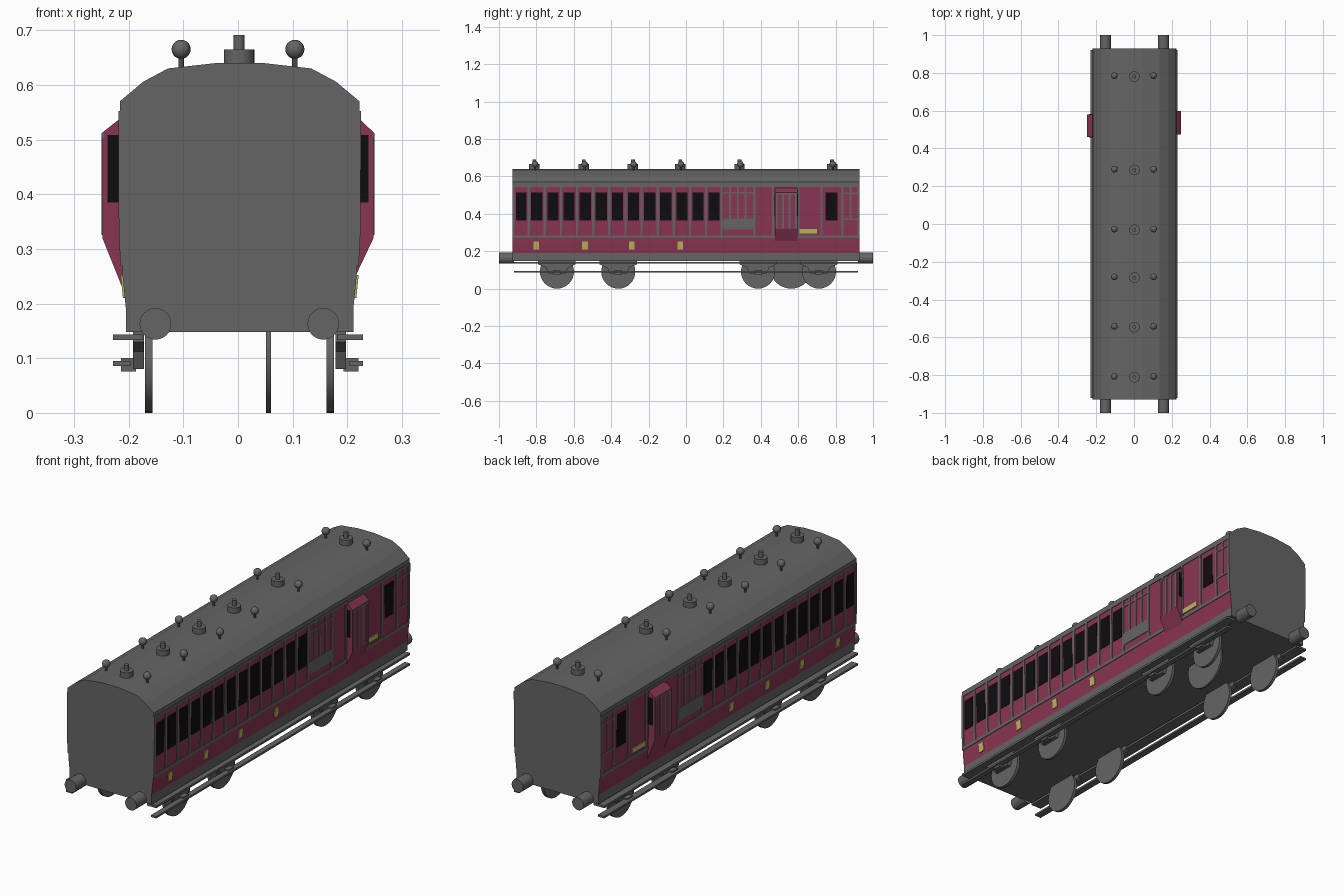
import bpy, bmesh, math
from mathutils import Matrix, Vector

if "Cube" in bpy.data.objects:
    bpy.data.objects.remove(bpy.data.objects["Cube"])

def material(name, rgb):
    m = bpy.data.materials.new(name)
    m.diffuse_color = (*rgb, 1)
    m.use_nodes = True
    m.node_tree.nodes["Principled BSDF"].inputs["Base Color"].default_value = m.diffuse_color
    return m

GREY = material("grey", (0.13, 0.13, 0.13))
MAROON = material("maroon", (0.25, 0.036, 0.085))
BLACK = material("window black", (0.004, 0.004, 0.005))
YELLOW = material("pale yellow", (0.50, 0.47, 0.11))
CX = 0.003  # centre line of the coach body

def finish(name, bm, mats, smooth=False):
    bmesh.ops.recalc_face_normals(bm, faces=bm.faces)
    me = bpy.data.meshes.new(name)
    bm.to_mesh(me)
    bm.free()
    for m in mats:
        me.materials.append(m)
    if smooth:
        me.shade_smooth()
        me.set_sharp_from_angle(angle=math.radians(35))
    ob = bpy.data.objects.new(name, me)
    bpy.context.collection.objects.link(ob)
    return ob

def add_box(bm, x0, x1, y0, y1, z0, z1):
    mat = Matrix.Translation(((x0+x1)/2, (y0+y1)/2, (z0+z1)/2)) @ \
        Matrix.Diagonal((abs(x1-x0), abs(y1-y0), abs(z1-z0), 1))
    bmesh.ops.create_cube(bm, size=1, matrix=mat)

def add_cyl(bm, centre, radius, depth, axis='Z', sides=24):
    rot = {'X': Matrix.Rotation(math.pi/2, 4, 'Y'),
           'Y': Matrix.Rotation(math.pi/2, 4, 'X'), 'Z': Matrix()}[axis]
    bmesh.ops.create_cone(bm, cap_ends=True, segments=sides, radius1=radius,
                          radius2=radius, depth=depth,
                          matrix=Matrix.Translation(centre) @ rot)

def add_prism(bm, points, a, b, axis):
    """Extrude a 2D outline along x (points are y,z) or y (points are x,z)."""
    def place(p, t):
        return (t, p[0], p[1]) if axis == 'X' else (p[0], t, p[1])
    r0 = [bm.verts.new(place(p, a)) for p in points]
    r1 = [bm.verts.new(place(p, b)) for p in points]
    n = len(points)
    faces = [bm.faces.new(r0), bm.faces.new(r1)]
    for i in range(n):
        j = (i+1) % n
        faces.append(bm.faces.new((r0[i], r0[j], r1[j], r1[i])))
    return faces

# Coach body: half cross-section, mirrored and extruded along y
SIDE = [(0.208, 0.148), (0.208, 0.19), (0.214, 0.25), (0.218, 0.33), (0.219, 0.55)]
ROOF = [(0.219, 0.57), (0.176, 0.606), (0.131, 0.63), (0.042, 0.64)]
half = SIDE + ROOF
outline = [(CX+x, z) for x, z in half] + [(CX-x, z) for x, z in reversed(half)]
bm = bmesh.new()
add_prism(bm, outline, -0.928, 0.928, 'Y')
bm.normal_update()
for f in bm.faces:
    z = f.calc_center_median().z
    if abs(f.normal.x) > 0.9 and 0.19 < z < 0.55:
        f.material_index = 1
finish("coach_body", bm, [GREY, MAROON])

def half_width(z):
    for (x0, z0), (x1, z1) in zip(SIDE, SIDE[1:]):
        if z <= z1:
            return x0 + (x1-x0)*(z-z0)/(z1-z0)
    return 0.219

def add_plate(bm, s, y0, y1, z0, z1, t):
    """Thin plate that follows the curved side of the coach."""
    zs = sorted({z0, z1} | {z for _, z in SIDE if z0 < z < z1})
    pts = [(CX+s*(half_width(z)+t), z) for z in zs]
    pts += [(CX+s*(half_width(z)-0.002), z) for z in reversed(zs)]
    add_prism(bm, pts, y0, y1, 'Y')

def plates(name, mat, rects, t):
    for s, side in ((1, "right"), (-1, "left")):
        bm = bmesh.new()
        for r in rects:
            add_plate(bm, s, *r, t)
        finish(f"{side}_{name}", bm, [mat])

# Windows
PITCH, FIRST = 0.0862, -0.884
wins = [(FIRST+PITCH*i-(0.024 if i == 0 else 0.03), FIRST+PITCH*i+0.03, 0.365, 0.515)
        for i in range(13)] + [(0.745, 0.81, 0.365, 0.515)]
plates("windows", BLACK, wins, 0.002)

# Grey beading: waist rail, uprights, luggage panels and end panels
def upright(y, z0=0.28, z1=0.55, w=0.012):
    return (y-w/2, y+w/2, z0, z1)

bead = [(-0.928, 0.928, 0.27, 0.285), (-0.928, 0.928, 0.542, 0.552)]
bead += [upright(FIRST+PITCH*(i+0.5)) for i in range(12)]
bead += [upright(y) for y in (-0.922, 0.19, 0.365, 0.465, 0.6, 0.725, 0.835, 0.922)]
bead += [(0.19, 0.36, 0.315, 0.375)]
bead += [upright(y, 0.37, 0.55, 0.01) for y in (0.235, 0.277, 0.318)]
bead += [(0.19, 0.36, 0.508, 0.516)]
bead += [upright(0.88, 0.37, 0.55, 0.01), (0.835, 0.925, 0.368, 0.376), (0.835, 0.925, 0.506, 0.514)]
plates("beading", GREY, bead, 0.003)

# Yellow door markers and guard's plate
marks = [(y-0.015, y+0.015, 0.21, 0.252) for y in (-0.80, -0.54, -0.29, -0.03)]
plates("yellow_markers", YELLOW, marks + [(0.607, 0.70, 0.295, 0.318)], 0.0035)

# Guard's lookouts with small end windows and beading
for s, side, y0, y1, low in ((1, "right", 0.475, 0.597, 0.255), (-1, "left", 0.46, 0.58, 0.22)):
    inner = CX + s*0.205
    bm = bmesh.new()
    add_prism(bm, [(inner, 0.545), (CX+s*0.219, 0.538), (s*0.248, 0.513), (s*0.248, 0.32),
                   (CX+s*half_width(low), low), (inner, low)], y0, y1, 'Y')
    finish(f"{side}_lookout", bm, [MAROON])
    bm = bmesh.new()
    add_box(bm, s*0.215, s*0.239, y0-0.002, y1+0.002, 0.385, 0.508)
    finish(f"{side}_lookout_windows", bm, [BLACK])
    bm = bmesh.new()
    for k in (0.08, 0.36, 0.64, 0.92):
        y = y0 + k*(y1-y0)
        add_box(bm, s*0.245, s*0.2495, y-0.005, y+0.005, 0.325, 0.51)
    add_box(bm, s*0.245, s*0.2495, y0, y1, 0.503, 0.512)
    finish(f"{side}_lookout_beading", bm, [GREY])

# Roof vents and ball lamps
bm = bmesh.new()
for y in (0.785, 0.29, -0.027, -0.28, -0.542, -0.807):
    add_cyl(bm, (0.002, y-0.004, 0.65), 0.028, 0.03)
    add_cyl(bm, (0.002, y-0.004, 0.675), 0.01, 0.032, sides=16)
    for x in (-0.104, 0.104):
        add_cyl(bm, (x, y, 0.635), 0.005, 0.05, sides=8)
        bmesh.ops.create_uvsphere(bm, u_segments=16, v_segments=10, radius=0.0175,
                                  matrix=Matrix.Translation((x, y, 0.665)))
finish("roof_vents_and_lamps", bm, [GREY], True)

# Buffers
bm = bmesh.new()
for x in (-0.151, 0.156):
    for s in (-1, 1):
        add_cyl(bm, (x, s*0.96, 0.163), 0.029, 0.08, 'Y')
finish("buffers", bm, [GREY], True)

# Wheels, and the larger disc under the guard's end
AXLES = (-0.69, -0.362, 0.385, 0.711)
bm = bmesh.new()
for y in AXLES:
    for s in (-1, 1):
        add_cyl(bm, (CX+s*0.166, y, 0.091), 0.091, 0.014, 'X', 32)
finish("wheels", bm, [GREY], True)
bm = bmesh.new()
add_cyl(bm, (0.056, 0.562, 0.115), 0.115, 0.009, 'X', 32)
finish("underfloor_disc", bm, [GREY], True)

# Axle guards, axle boxes and long step boards
for s, side in ((1, "right"), (-1, "left")):
    bm = bmesh.new()
    for y in AXLES:
        shape = [(-0.10, 0.15), (0.10, 0.15), (0.10, 0.13), (0.06, 0.112), (0.045, 0.08),
                 (-0.045, 0.08), (-0.06, 0.112), (-0.10, 0.13)]
        add_prism(bm, [(y+a, z) for a, z in shape], CX+s*0.175, CX+s*0.195, 'X')
        add_box(bm, CX+s*0.19, CX+s*0.217, y-0.02, y+0.02, 0.076, 0.10)
    finish(f"{side}_axle_guards", bm, [GREY])
    bm = bmesh.new()
    add_box(bm, CX+s*0.178, s*0.229, -0.92, 0.92, 0.133, 0.143)
    add_box(bm, CX+s*0.2, s*0.229, -0.92, 0.92, 0.086, 0.095)
    finish(f"{side}_step_boards", bm, [GREY])
